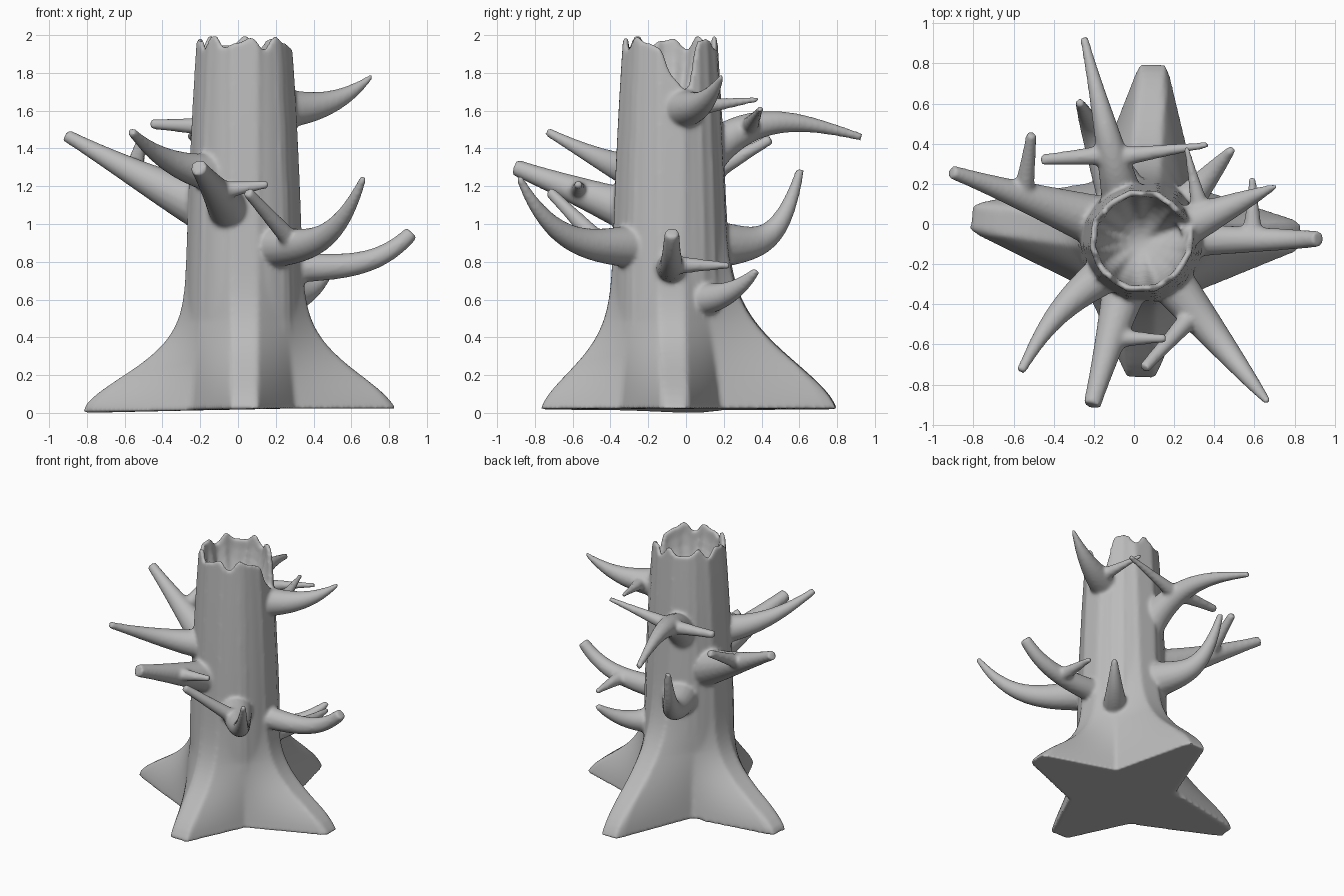
import bpy, bmesh, math
from math import sin, cos, pi, radians

if "Cube" in bpy.data.objects:
    bpy.data.objects.remove(bpy.data.objects["Cube"])

bark = bpy.data.materials.new("grey_bark")
bark.diffuse_color = (0.5, 0.5, 0.5, 1)
bark.use_nodes = True
bark.node_tree.nodes["Principled BSDF"].inputs["Base Color"].default_value = bark.diffuse_color

CX, CY = 0.035, -0.085          # trunk axis
N = 180                         # points around the trunk
FLOOR = 1.6                     # bottom of the hollow
# root buttresses: direction in degrees, reach from the axis, height scale
ROOTS = [(2, 0.8, 1.05), (86, 0.885, 1.4), (172, 0.86, 1), (270, 0.685, 1.1)]


def wrap(a):
    return (a + pi) % (2 * pi) - pi


def radius(th, z):
    """Round trunk with four tapering buttress roots."""
    R = 0.315 - 0.017 * z * z
    corner = (R + 0.06 * max(0, 1 - 2 * z)) * 0.707
    r, w = R, 0.07
    for deg, reach, tall in ROOTS:
        d = abs(wrap(th - radians(deg)))
        if d > radians(50):
            continue
        L = R + (reach - R) * math.exp(-(z / tall / 0.285) ** 1.8)
        tip = L / cos(d)
        # straight flank from the root tip to the corner between two roots
        dx, dy = corner - L, corner - w
        den = cos(d) * dy - sin(d) * dx
        if d > math.atan2(w, L) and abs(den) > 1e-6:
            tip = min(tip, (L * dy - w * dx) / den)
        r = max(r, tip)
    return r


def rim(th):
    """Ragged broken top with a deep notch on the right side."""
    jag = 0.026 * sin(8 * th + 1.2) + 0.014 * sin(13 * th + 0.5)
    return 1.963 + jag - 0.23 * math.exp(-(wrap(th - 0.22) / 0.33) ** 4)


# trunk: outer wall, rim, then the hollow inside
bm = bmesh.new()
angles = [2 * pi * i / N for i in range(N)]
rings = []


def ring(func):
    row = []
    for th in angles:
        r, z = func(th)
        row.append(bm.verts.new((CX + r * cos(th), CY + r * sin(th), z)))
    rings.append(row)


def foot(th):
    r = radius(th, 0)
    return r, 0.018 + 0.022 * min(0.2, CX + r * cos(th))


ring(foot)
for k in range(29):
    ring(lambda th: (radius(th, 0.05 + 0.04 * k), 0.05 + 0.04 * k))
for k in range(1, 9):
    def wall(th):
        z = 1.2 + (rim(th) - 1.2) * k / 8
        return radius(th, z), z
    ring(wall)
for k in range(8):
    def hollow(th):
        a = pi / 2 * k / 7.5
        top = rim(th)
        flute = 1 + 0.03 * sin(14 * th) * min(1, k / 2)
        return radius(th, top) * 0.89 * cos(a) * flute, top + (FLOOR - top) * sin(a)
    ring(hollow)
for a, b in zip(rings, rings[1:]):
    for i in range(N):
        j = (i + 1) % N
        bm.faces.new((a[i], a[j], b[j], b[i]))
bm.faces.new(rings[0])
bm.faces.new(rings[-1])
bmesh.ops.recalc_face_normals(bm, faces=bm.faces)
mesh = bpy.data.meshes.new("tree_stump")
bm.to_mesh(mesh)
bm.free()
stump = bpy.data.objects.new("tree_stump", mesh)
bpy.context.collection.objects.link(stump)

parts = []


def branch(name, start, tip, power, r0, r1, arch=0, sway=0):
    """Tapered limb from start to tip; a high power hooks the tip upward."""
    ease = 1.5 if power > 2 else 1
    dx, dy, dz = (tip[i] - start[i] for i in range(3))
    run = math.hypot(dx, dy)

    def point(t):
        side = sway * sin(pi * t) / run
        return (start[0] + dx * t - dy * side, start[1] + dy * t + dx * side,
                start[2] + dz * t ** power + arch * sin(pi * t ** 0.75))

    cu = bpy.data.curves.new(name, 'CURVE')
    cu.dimensions = '3D'
    cu.bevel_depth = 1
    cu.bevel_resolution = 6
    cu.use_fill_caps = True
    sp = cu.splines.new('POLY')
    steps = 24
    sp.points.add(steps)
    for k, p in enumerate(sp.points):
        s = k / steps
        p.co = (*point(1 - (1 - s) ** ease), 1)
        p.radius = r1 + (r0 - r1) * (1 - s) ** 1.3
    ob = bpy.data.objects.new(name, cu)
    bpy.context.collection.objects.link(ob)
    parts.append(ob)
    return point


def limb(name, deg, z, tip, power, r0, r1, **bend):
    """Limb rooted just inside the trunk at a compass angle."""
    a = radians(deg)
    start = (CX + 0.2 * cos(a), CY + 0.2 * sin(a), z)
    return branch(name, start, tip, power, r0, r1, **bend)


def twig(name, parent, t, tip, r1):
    branch(name, parent(t), tip, 1, 0.055, r1)


back = limb("back_limb", 115, 1.33, (-.25, .93, 1.46), 1, .11, .022, arch=.15)
twig("back_twig_left", back, .3, (-.465, .32, 1.53), .028)
twig("back_twig_right", back, .28, (.37, .395, 1.61), .018)
top = limb("right_top_limb", 17, 1.61, (.71, .19, 1.785), 2.6, .11, .012)
twig("right_top_twig", top, .24, (.26, .385, 1.66), .015)
left = limb("left_limb", 155, 1.08, (-.91, .26, 1.47), 1.1, .14, .035)
twig("left_twig", left, .53, (-.51, .45, 1.45), .028)
low = limb("right_low_limb", 1, .77, (.92, -.075, .955), 4, .085, .04)
twig("right_low_twig", low, .52, (.59, .23, .78), .02)
limb("right_back_limb", 36, .6, (.49, .375, .755), 2.5, .1, .02)
diag = limb("front_right_limb", 306, .88, (.665, -.885, 1.25), 3.6, .12, .018)
twig("front_right_twig", diag, .3, (.05, -.72, 1.17), .03)
front = limb("front_limb", 250, 1.06, (-.21, -.905, 1.3), 1, .12, .045)
twig("front_twig", front, .47, (.16, -.57, 1.21), .022)
limb("front_left_limb", 223, 1.27, (-.565, -.735, 1.49), 1.6, .11, .025, sway=-.05)
limb("back_hook_limb", 111, .89, (-.27, .605, 1.29), 5, .14, .022)

# merge limbs with the trunk and soften the joints
bpy.ops.object.select_all(action='DESELECT')
for ob in parts:
    ob.select_set(True)
bpy.context.view_layer.objects.active = parts[0]
bpy.ops.object.convert(target='MESH')
stump.select_set(True)
bpy.context.view_layer.objects.active = stump
bpy.ops.object.join()
stump.data.materials.clear()
stump.data.materials.append(bark)
fuse = stump.modifiers.new("fuse", 'REMESH')
fuse.mode = 'VOXEL'
fuse.voxel_size = 0.012
fuse.use_smooth_shade = True
soft = stump.modifiers.new("soften", 'SMOOTH')
soft.factor = 0.5
soft.iterations = 9
